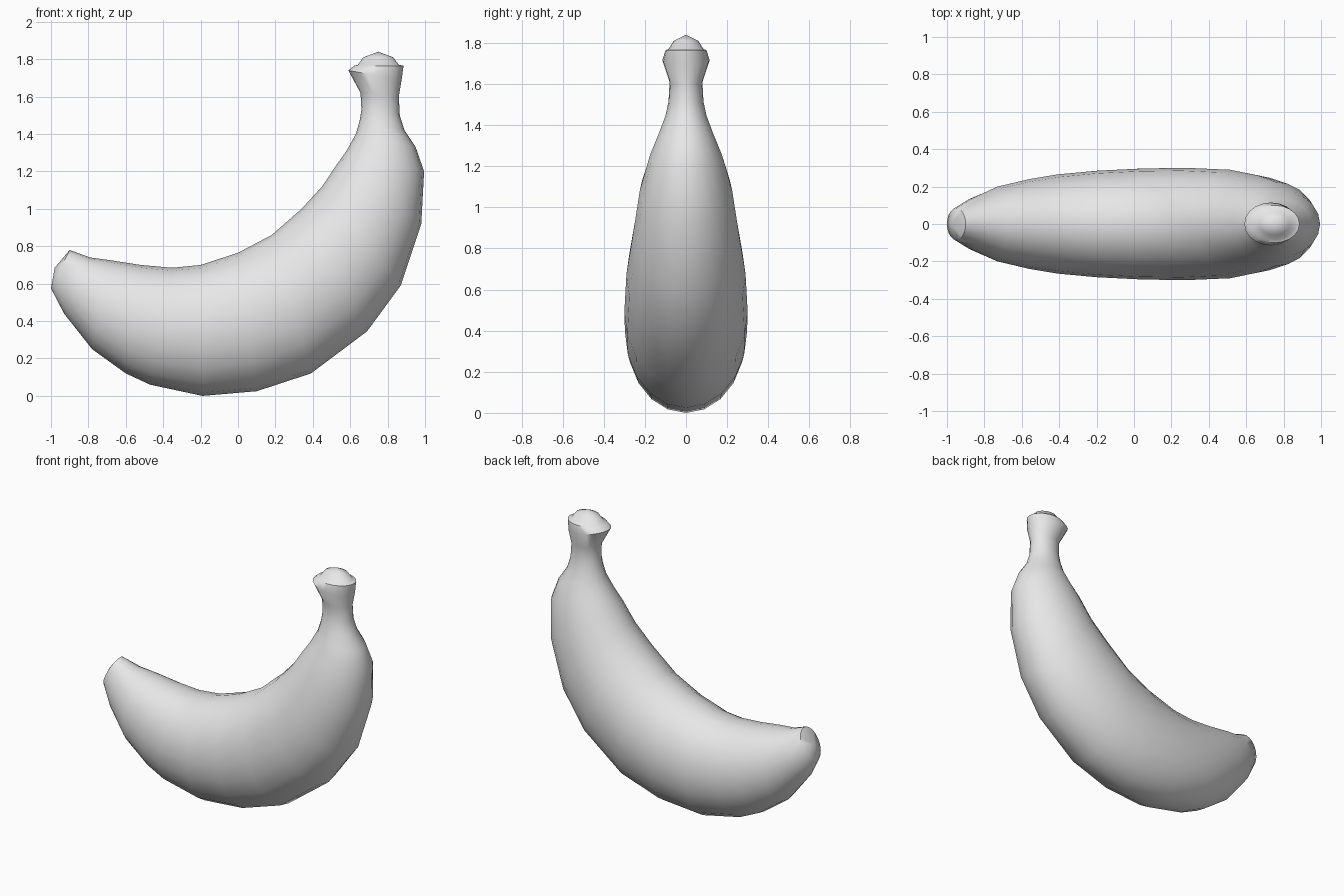
import bpy
import bmesh
import math
from mathutils import Vector

default_cube = bpy.data.objects.get("Cube")
if default_cube:
    bpy.data.objects.remove(default_cube, do_unlink=True)

SIDES = 20


def make_material(name, colour):
    material = bpy.data.materials.new(name)
    material.use_nodes = True
    material.diffuse_color = colour
    material.node_tree.nodes["Principled BSDF"].inputs["Base Color"].default_value = colour
    return material


def add_ring(bm, inner, outer, half_width):
    """Elliptical section spanning the inner and outer curves of the fruit."""
    inner = Vector((inner[0], 0, inner[1]))
    outer = Vector((outer[0], 0, outer[1]))
    centre = (inner + outer) / 2
    reach = (inner - outer) / 2
    side = Vector((0, half_width, 0))
    ring = []
    for i in range(SIDES):
        angle = math.tau * i / SIDES
        ring.append(bm.verts.new(centre + reach * math.cos(angle) + side * math.sin(angle)))
    return ring


def bridge(bm, first, second):
    for i in range(SIDES):
        j = (i + 1) % SIDES
        bm.faces.new((first[i], first[j], second[j], second[i]))


def close_end(bm, ring, point):
    tip = bm.verts.new((point[0], 0, point[1]))
    for i in range(SIDES):
        bm.faces.new((ring[i], ring[(i + 1) % SIDES], tip))


def loft(name, sections, start, end, material):
    bm = bmesh.new()
    rings = [add_ring(bm, *section) for section in sections]
    for first, second in zip(rings, rings[1:]):
        bridge(bm, first, second)
    close_end(bm, rings[0], start)
    close_end(bm, rings[-1], end)
    bmesh.ops.recalc_face_normals(bm, faces=bm.faces)
    mesh = bpy.data.meshes.new(name)
    bm.to_mesh(mesh)
    bm.free()
    mesh.materials.append(material)
    fruit = bpy.data.objects.new(name, mesh)
    bpy.context.collection.objects.link(fruit)
    bpy.ops.object.select_all(action="DESELECT")
    fruit.select_set(True)
    bpy.context.view_layer.objects.active = fruit
    bpy.ops.object.shade_smooth_by_angle(angle=math.radians(50))
    return fruit


grey = make_material("plain grey", (0.8, 0.8, 0.8, 1))

# Peel sections from blossom tip to stem: inner point, outer point, half width
peel_sections = [
    ((-.9, .78), (-1, .575), .085),
    ((-.79, .74), (-.93, .44), .14),
    ((-.68, .725), (-.78, .25), .2),
    ((-.52, .7), (-.6, .12), .24),
    ((-.35, .685), (-.47, .06), .265),
    ((-.2, .7), (-.19, 0), .285),
    ((0, .765), (.1, .025), .297),
    ((.18, .86), (.39, .12), .3),
    ((.34, 1), (.69, .345), .29),
    ((.45, 1.12), (.87, .59), .26),
    ((.53, 1.24), (.98, .92), .225),
    ((.58, 1.31), (.995, 1.2), .175),
    ((.63, 1.4), (.95, 1.33), .13),
    ((.65, 1.47), (.89, 1.42), .1),
    ((.66, 1.53), (.865, 1.5), .085),
    ((.655, 1.62), (.86, 1.6), .08),
    ((.59, 1.74), (.875, 1.69), .115),
    ((.62, 1.765), (.885, 1.765), .1),
    ((.64, 1.77), (.86, 1.77), .085),
    ((.67, 1.81), (.83, 1.81), .06),
]
loft("banana_peel", peel_sections, (-.98, .685), (.75, 1.84), grey)
